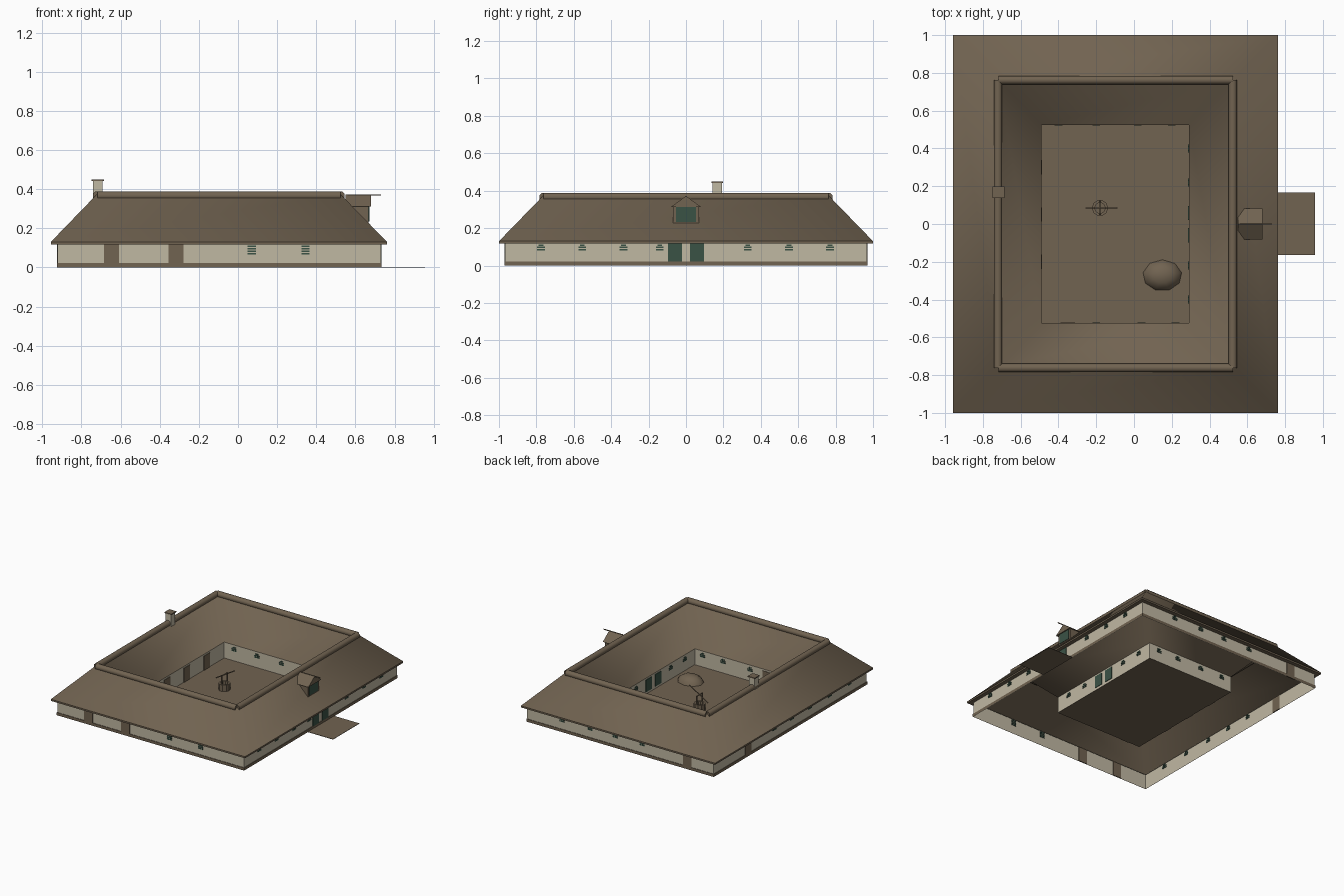
import bpy, bmesh, math
from mathutils import Vector

if "Cube" in bpy.data.objects:
    bpy.data.objects.remove(bpy.data.objects["Cube"])


def material(name, rgb):
    m = bpy.data.materials.new(name)
    m.diffuse_color = (*rgb, 1)
    m.use_nodes = True
    m.node_tree.nodes["Principled BSDF"].inputs["Base Color"].default_value = m.diffuse_color
    return m


BROWN = material("thatch brown", (0.165, 0.125, 0.082))
CREAM = material("cream plaster", (0.53, 0.48, 0.365))
GREEN = material("dark green paint", (0.042, 0.085, 0.06))


def finish(name, bm, mat, smooth=None):
    bmesh.ops.recalc_face_normals(bm, faces=bm.faces)
    me = bpy.data.meshes.new(name)
    bm.to_mesh(me)
    bm.free()
    me.materials.append(mat)
    ob = bpy.data.objects.new(name, me)
    bpy.context.collection.objects.link(ob)
    if smooth:
        bpy.context.view_layer.objects.active = ob
        ob.select_set(True)
        bpy.ops.object.shade_smooth_by_angle(angle=math.radians(smooth))
        ob.select_set(False)
    return ob


def loft(name, rings, mat, smooth=None, caps=False):
    """Skin closed rings of points."""
    bm = bmesh.new()
    vs = [[bm.verts.new(p) for p in r] for r in rings]
    n = len(vs[0])
    for a, b in zip(vs, vs[1:]):
        for i in range(n):
            j = (i + 1) % n
            bm.faces.new((a[i], a[j], b[j], b[i]))
    if caps:
        bm.faces.new(vs[0])
        bm.faces.new(vs[-1])
    return finish(name, bm, mat, smooth)


def rect(x0, x1, y, z):
    return [(x0, -y, z), (x1, -y, z), (x1, y, z), (x0, y, z)]


def box(name, x0, x1, y0, y1, z0, z1, mat):
    ring = lambda z: [(x0, y0, z), (x1, y0, z), (x1, y1, z), (x0, y1, z)]
    return loft(name, [ring(z0), ring(z1)], mat, caps=True)


def rod(name, a, b, r, mat, sides=8, smooth=None):
    a, b = Vector(a), Vector(b)
    q = (b - a).to_track_quat('Z', 'Y')
    ring = [q @ Vector((r * math.cos(t), r * math.sin(t), 0))
            for t in [(i + 0.5) * math.tau / sides for i in range(sides)]]
    return loft(name, [[p + c for p in ring] for c in (a, b)], mat, smooth, True)


# --- roof: four hipped wings around the courtyard ---
loft("roof", [rect(-0.957, 0.762, 1.0, 0.13), rect(-0.72, 0.523, 0.762, 0.375),
              rect(-0.49, 0.29, 0.525, 0.13)], BROWN, 70)
loft("outer_eaves", [rect(-0.957, 0.762, 1.0, 0.13), rect(-0.957, 0.762, 1.0, 0.117),
                     rect(-0.92, 0.728, 0.965, 0.117)], BROWN)
for s in (-1, 1):
    rod("ridge_cap_cross", (-0.718, s * 0.762, 0.366), (0.523, s * 0.762, 0.366), 0.024, BROWN, smooth=50)
for x in (-0.72, 0.523):
    rod("ridge_cap_long", (x, -0.762, 0.366), (x, 0.762, 0.366), 0.024, BROWN, smooth=50)

# --- walls, plinth, courtyard floor, entrance path ---
loft("outer_walls", [rect(-0.922, 0.73, 0.967, 0), rect(-0.922, 0.73, 0.967, 0.12)], CREAM)
loft("plinth", [rect(-0.926, 0.734, 0.971, 0), rect(-0.926, 0.734, 0.971, 0.022),
                rect(-0.922, 0.73, 0.967, 0.022)], BROWN)
loft("courtyard_walls", [rect(-0.49, 0.29, 0.525, 0), rect(-0.49, 0.29, 0.525, 0.13)], CREAM)
box("courtyard_floor", -0.49, 0.29, -0.525, 0.525, 0, 0.003, BROWN)
box("entrance_path", 0.73, 0.957, -0.165, 0.168, 0, 0.003, BROWN)

# --- doors and louvred windows as thin plates on each wall ---
WALLS = {"front": ('y', -0.967), "back": ('y', 0.967), "left": ('x', -0.922), "right": ('x', 0.73),
         "yard_back": ('y', 0.525), "yard_front": ('y', -0.525),
         "yard_left": ('x', -0.49), "yard_right": ('x', 0.29)}


def plate(name, wall, c, w, z0, z1, mat):
    axis, k = WALLS[wall]
    t, h = 0.004, w / 2
    if axis == 'y':
        box(name, c - h, c + h, k - t, k + t, z0, z1, mat)
    else:
        box(name, k - t, k + t, c - h, c + h, z0, z1, mat)


def window(wall, c, z0=0.08, slats=3):
    for i in range(slats):
        w = 0.042 if i < 2 or slats > 3 else 0.026
        plate("window_slat_" + wall, wall, c, w, z0 + i * 0.0125, z0 + i * 0.0125 + 0.008, GREEN)


for wall, doors in {"front": (-0.647, -0.317), "back": (-0.69,), "left": (0.53,),
                    "yard_left": (-0.2, 0.05, 0.3), "yard_front": (-0.35,)}.items():
    for c in doors:
        plate("door_" + wall, wall, c, 0.076, 0.0, 0.117, BROWN)
for wall in ("right", "yard_right"):
    for c in (-0.06, 0.058):
        plate("green_door_" + wall, wall, c, 0.075, 0.02, 0.117, GREEN)
for c in (0.07, 0.345):
    window("front", c, 0.067, 4)
for wall, cs in {"right": (-0.775, -0.555, -0.335, -0.14, 0.33, 0.55, 0.77),
                 "back": (0.42, 0.17, -0.05, -0.29), "left": (0.2, -0.02, -0.25, -0.5, -0.75),
                 "yard_back": (-0.4, -0.2, 0.02, 0.2), "yard_front": (-0.2, 0.04, 0.22),
                 "yard_right": (-0.4, -0.22, 0.22, 0.4)}.items():
    for c in cs:
        window(wall, c)

# --- dormer with green hatch and hoist beam ---
box("dormer_body", 0.57, 0.668, -0.07, 0.07, 0.226, 0.316, BROWN)
box("dormer_hatch", 0.664, 0.672, -0.054, 0.054, 0.234, 0.312, GREEN)
gable = [(-0.082, 0.312), (0.082, 0.312), (0.0, 0.372)]
loft("dormer_roof", [[(x, y, z) for y, z in gable] for x in (0.55, 0.68)], BROWN, caps=True)
rod("hoist_beam", (0.56, 0, 0.37), (0.73, 0, 0.37), 0.004, BROWN, 4)

# --- chimney ---
box("chimney", -0.742, -0.692, 0.143, 0.193, 0.33, 0.443, CREAM)
box("chimney_cap", -0.748, -0.686, 0.137, 0.199, 0.441, 0.449, BROWN)

# --- sweep well ---
WX, WY = -0.18, 0.085


def circle(r, z, n=10):
    return [(WX + r * math.cos(i * math.tau / n), WY + r * math.sin(i * math.tau / n), z) for i in range(n)]


loft("well_shaft", [circle(0.043, 0), circle(0.043, 0.055), circle(0.028, 0.055), circle(0.028, 0.004)], BROWN)
for s in (-1, 1):
    rod("well_post", (WX, WY + s * 0.034, 0), (WX, WY + s * 0.034, 0.125), 0.005, BROWN, 6)
rod("well_axle", (WX, WY - 0.036, 0.122), (WX, WY + 0.036, 0.122), 0.004, BROWN, 6)
rod("well_sweep", (-0.255, WY, 0.075), (-0.09, WY, 0.175), 0.004, BROWN, 6)

# --- heap in the courtyard: flattened half dome ---
bm = bmesh.new()
bmesh.ops.create_uvsphere(bm, u_segments=9, v_segments=6, radius=1)
bmesh.ops.delete(bm, geom=[v for v in bm.verts if v.co.z < -0.01], context='VERTS')
for v in bm.verts:
    v.co = (0.15 + v.co.x * 0.105, -0.272 + v.co.y * 0.084, v.co.z * 0.06)
finish("heap", bm, BROWN, 60)
